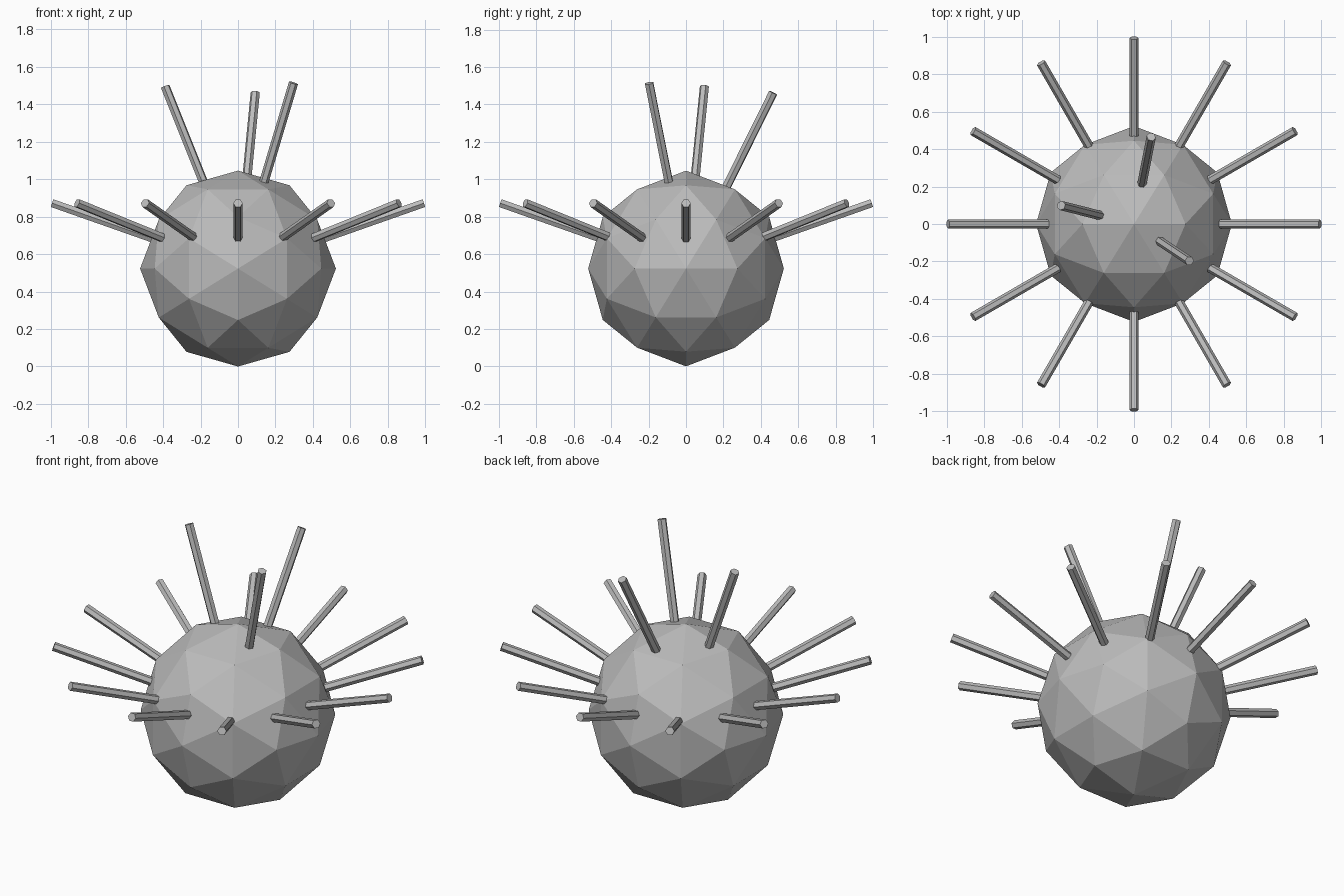
import bpy
import math
from mathutils import Vector, Matrix

cube = bpy.data.objects.get("Cube")
if cube:
    bpy.data.objects.remove(cube, do_unlink=True)

RADIUS = 0.523
CENTRE = Vector((0, 0, RADIUS))
SPIKE_RADIUS = 0.025
SPIKE_START = 0.88 * RADIUS
SPIKE_END = 1.053

# One flat grey for everything
grey = bpy.data.materials.new("grey")
grey.use_nodes = True
colour = (0.5, 0.5, 0.5, 1)
grey.diffuse_color = colour
grey.node_tree.nodes["Principled BSDF"].inputs["Base Color"].default_value = colour


def finish(name):
    obj = bpy.context.object
    obj.name = name
    obj.data.materials.append(grey)
    return obj


def add_spike(name, direction):
    """Hexagonal rod pointing straight out from the body centre."""
    direction = Vector(direction).normalized()
    bpy.ops.mesh.primitive_cylinder_add(
        vertices=6, radius=SPIKE_RADIUS, depth=SPIKE_END - SPIKE_START,
        location=CENTRE + direction * (SPIKE_START + SPIKE_END) / 2)
    obj = finish(name)
    obj.rotation_euler = direction.to_track_quat('Z', 'X').to_euler()


# Faceted body, tilted so that an edge rather than a corner is on top
bpy.ops.mesh.primitive_ico_sphere_add(subdivisions=2, radius=RADIUS, location=CENTRE)
body = finish("body")
body.data.transform(Matrix.Rotation(-math.atan2(0.5257, 0.8507), 4, 'Y'))

# Ring of spikes around the body
for i in range(12):
    a = math.radians(30 * i)
    add_spike(f"ring_spike_{i + 1}", (math.cos(a), math.sin(a), 0.352))

# Three spikes on top
top_directions = [(0.296, -0.197, 0.99), (-0.388, 0.098, 0.97), (0.092, 0.466, 0.94)]
for i, d in enumerate(top_directions):
    add_spike(f"top_spike_{i + 1}", d)
